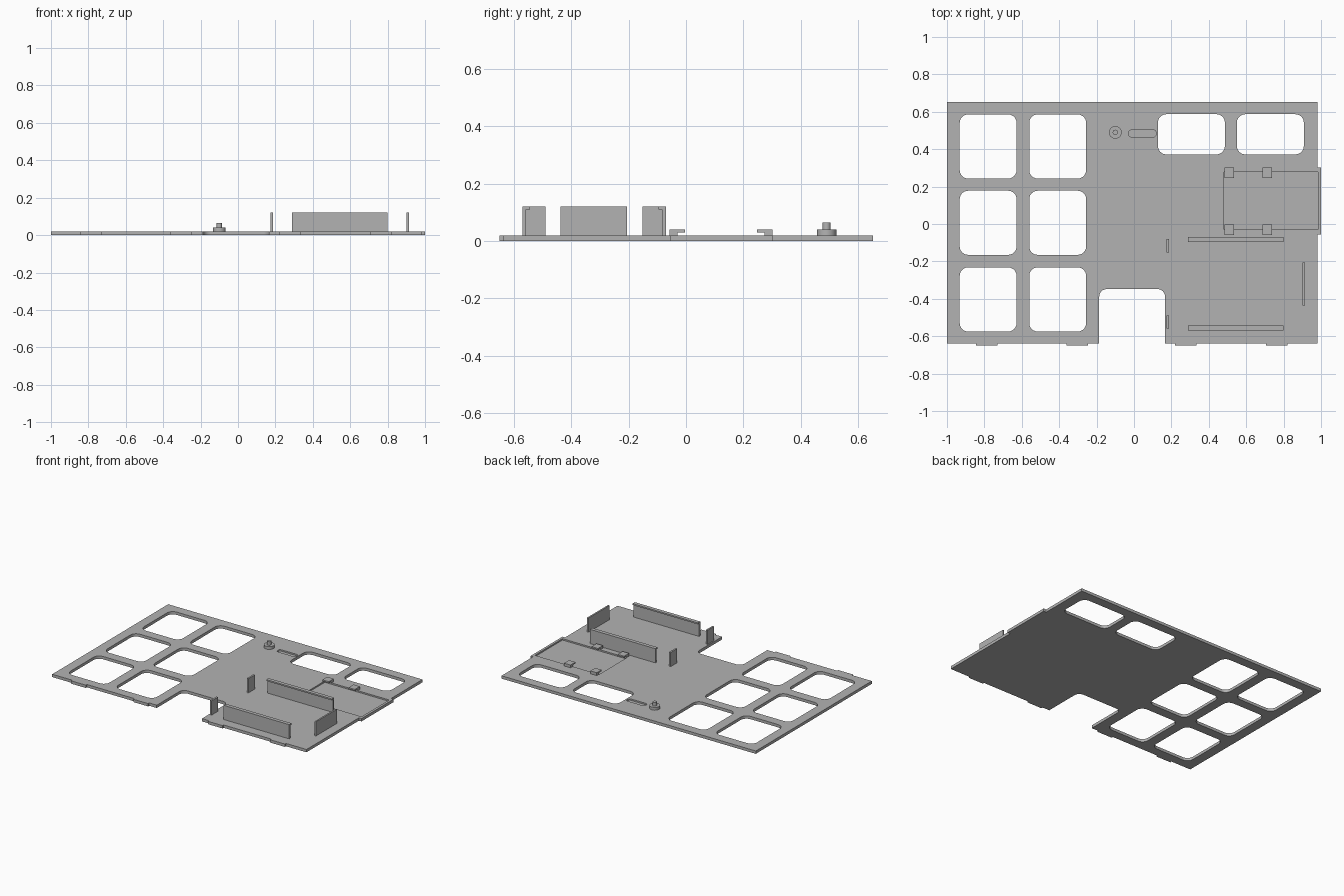
import bpy, bmesh
from math import cos, sin, pi

cube = bpy.data.objects.get("Cube")
if cube:
    bpy.data.objects.remove(cube, do_unlink=True)

grey = bpy.data.materials.new("plain grey")
grey.use_nodes = True
grey.diffuse_color = (0.45, 0.45, 0.45, 1)
grey.node_tree.nodes["Principled BSDF"].inputs["Base Color"].default_value = grey.diffuse_color

T = 0.02     # panel thickness
TOP = 0.12   # height of the upright walls


def prism(bm, points, z0, z1):
    """Extrude a flat outline from z0 to z1."""
    face = bm.faces.new([bm.verts.new((x, y, z0)) for x, y in points])
    new = bmesh.ops.extrude_face_region(bm, geom=[face])["geom"]
    bmesh.ops.translate(bm, vec=(0, 0, z1 - z0),
                        verts=[v for v in new if isinstance(v, bmesh.types.BMVert)])


def rounded(x0, x1, y0, y1, r, steps=6):
    """Outline of a rectangle with round corners."""
    centres = [(x1 - r, y1 - r), (x0 + r, y1 - r), (x0 + r, y0 + r), (x1 - r, y0 + r)]
    return [(cx + r * cos((q + i / steps) * pi / 2), cy + r * sin((q + i / steps) * pi / 2))
            for q, (cx, cy) in enumerate(centres) for i in range(steps + 1)]


def rect(x0, x1, y0, y1):
    return [(x0, y0), (x1, y0), (x1, y1), (x0, y1)]


def make(name, *prisms):
    """One object from several (outline, z0, z1) prisms."""
    bm = bmesh.new()
    for p in prisms:
        prism(bm, *p)
    bmesh.ops.recalc_face_normals(bm, faces=bm.faces)
    mesh = bpy.data.meshes.new(name)
    bm.to_mesh(mesh)
    bm.free()
    mesh.materials.append(grey)
    obj = bpy.data.objects.new(name, mesh)
    bpy.context.collection.objects.link(obj)
    return obj


def activate(obj):
    bpy.ops.object.select_all(action="DESELECT")
    obj.select_set(True)
    bpy.context.view_layer.objects.active = obj


# Panel outline with small tabs on the front edge and a wide one on the left edge
LEFT, RIGHT, FRONT, BACK = 0.98, -1.0, -0.638, 0.652
outline = [(RIGHT, FRONT)]
for x0, x1 in ((-0.845, -0.73), (-0.36, -0.245), (0.22, 0.335), (0.705, 0.82)):
    outline += [(x0, FRONT), (x0, -0.65), (x1, -0.65), (x1, FRONT)]
outline += [(LEFT, FRONT), (LEFT, -0.055), (1, -0.055), (1, 0.302), (LEFT, 0.302),
            (LEFT, BACK), (RIGHT, BACK)]
panel = make("panel", (outline, 0, T))

# Openings, front notch, shallow tray recess and slot
cuts = []
for x in (-0.932, -0.56):
    for y in (-0.575, -0.165, 0.243):
        cuts.append((rounded(x, x + 0.304, y, y + 0.343, 0.045), -0.1, 0.1))
for x in (0.128, 0.55):
    cuts.append((rounded(x, x + 0.358, 0.372, 0.587, 0.045), -0.1, 0.1))
cuts.append((rounded(-0.186, 0.166, -0.9, -0.348, 0.04), -0.1, 0.1))
cuts.append((rect(0.482, 0.983, -0.03, 0.277), 0.01, 0.1))
cuts.append((rounded(-0.028, 0.118, 0.465, 0.503, 0.015), 0.01, 0.1))
cutter = make("panel_cutter", *cuts)
cutter.hide_render = True
mod = panel.modifiers.new("openings", "BOOLEAN")
mod.operation, mod.solver, mod.object = "DIFFERENCE", "EXACT", cutter
activate(panel)
bpy.ops.object.modifier_apply(modifier=mod.name)
bpy.data.objects.remove(cutter, do_unlink=True)
activate(panel)
bpy.ops.object.shade_smooth_by_angle()

# Long rails with a lip along the inner top edge
for name, outer, d in (("front_rail", -0.57, 1), ("back_rail", -0.07, -1)):
    ys = sorted((outer, outer + d * 0.013))
    lip = sorted((outer + d * 0.013, outer + d * 0.026))
    make(name, (rect(0.288, 0.798, *ys), T, TOP), (rect(0.288, 0.798, *lip), TOP - 0.01, TOP))

# Short end walls
make("left_end_wall", (rect(0.902, 0.913, -0.437, -0.205), T, TOP))
make("right_end_wall_front", (rect(0.175, 0.187, -0.56, -0.49), T, TOP))
make("right_end_wall_back", (rect(0.175, 0.187, -0.152, -0.08), T, TOP))

# Hooked clips around the tray recess
for i, x in enumerate((0.484, 0.688)):
    for name, y, d in (("front", -0.058, 1), ("back", 0.302, -1)):
        foot = sorted((y, y + d * 0.028))
        cap = sorted((y, y + d * 0.055))
        make(f"{name}_clip_{i + 1}", (rect(x, x + 0.05, *foot), T, 0.03),
             (rect(x, x + 0.05, *cap), 0.03, 0.04))

# Stepped round peg
PX, PY = -0.1, 0.49
disc = [[(PX + r * cos(2 * pi * i / 32), PY + r * sin(2 * pi * i / 32)) for i in range(32)]
        for r in (0.034, 0.014)]
peg = make("peg", (disc[0], T, 0.04), (disc[1], 0.04, 0.065))
activate(peg)
bpy.ops.object.shade_smooth_by_angle()
